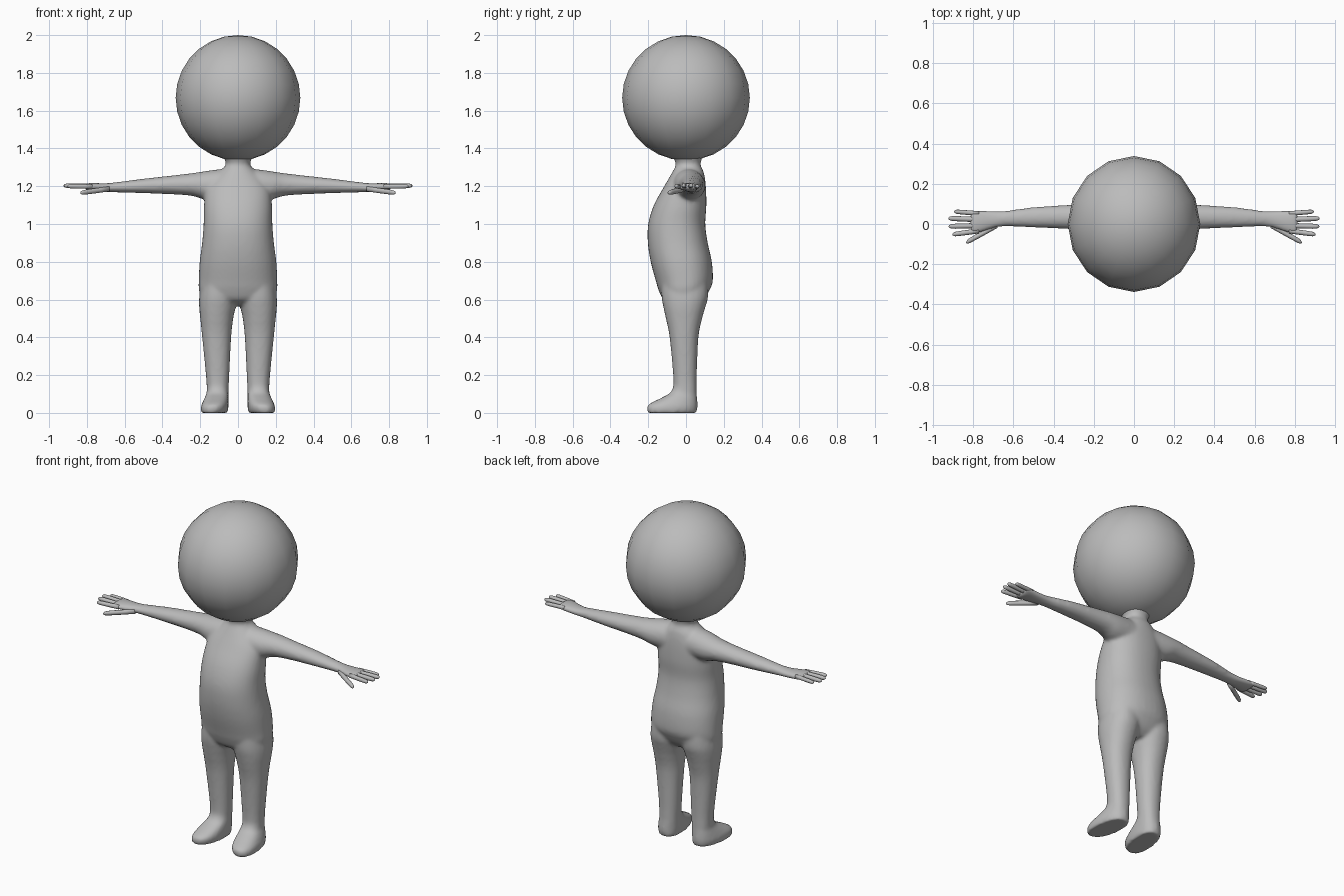
import bpy, bmesh, math
from mathutils import Vector

grey = bpy.data.materials.new("plain_grey")
grey.diffuse_color = (0.5, 0.5, 0.5, 1)


def catmull(a, b, c, d, t):
    return 0.5 * (2 * b + (c - a) * t + (2 * a - 5 * b + 4 * c - d) * t * t
                  + (3 * b - a - 3 * c + d) * t ** 3)


def smooth_rows(rows, steps):
    """Insert curved in-between rows."""
    out, n = [], len(rows)
    for i in range(n - 1):
        quad = [rows[max(0, min(n - 1, i + k))] for k in (-1, 0, 1, 2)]
        for s in range(steps):
            out.append([catmull(*vals, s / steps) for vals in zip(*quad)])
    return out + [rows[-1]]


def loft(bm, rows, axis, side=1, sides=24, power=1.0, steps=4):
    """Rows: position on axis, then min/max on the two other axes."""
    rings = []
    for p, a0, a1, b0, b1 in smooth_rows(rows, steps):
        ring = []
        for k in range(sides):
            t = 2 * math.pi * k / sides
            c, s = math.cos(t), math.sin(t)
            c = math.copysign(abs(c) ** power, c)
            s = math.copysign(abs(s) ** power, s)
            a = (a0 + a1) / 2 + c * (a1 - a0) / 2
            b = (b0 + b1) / 2 + s * (b1 - b0) / 2
            co = (a, b, p) if axis == 'z' else (p, a, b)
            ring.append(bm.verts.new((co[0] * side, co[1], co[2])))
        rings.append(ring)
    for r, q in zip(rings, rings[1:]):
        for k in range(sides):
            j = (k + 1) % sides
            bm.faces.new((r[k], r[j], q[j], q[k]))
    bm.faces.new(rings[0])
    bm.faces.new(rings[-1])
    return [v for r in rings for v in r]


def finish(bm, name):
    bmesh.ops.recalc_face_normals(bm, faces=bm.faces[:])
    for f in bm.faces:
        f.smooth = True
    mesh = bpy.data.meshes.new(name)
    bm.to_mesh(mesh)
    bm.free()
    mesh.materials.append(grey)
    obj = bpy.data.objects.new(name, mesh)
    bpy.context.collection.objects.link(obj)
    return obj


# Head: coarse smooth-shaded ball
bm = bmesh.new()
bmesh.ops.create_uvsphere(bm, u_segments=16, v_segments=14, radius=1)
for v in bm.verts:
    v.co = Vector((v.co.x * 0.33, v.co.y * 0.338, 1.668 + v.co.z * 0.332))
finish(bm, "head")

# Body: torso, limbs and feet blended into one skin
torso = [(0.57, -0.09, 0.09, -0.07, 0.06), (0.60, -0.185, 0.185, -0.12, 0.095),
         (0.65, -0.207, 0.207, -0.145, 0.125), (0.70, -0.208, 0.208, -0.16, 0.142),
         (0.80, -0.203, 0.203, -0.187, 0.137), (0.90, -0.190, 0.190, -0.202, 0.115),
         (1.00, -0.182, 0.182, -0.200, 0.102), (1.10, -0.180, 0.180, -0.170, 0.108),
         (1.20, -0.165, 0.165, -0.115, 0.105), (1.27, -0.105, 0.105, -0.075, 0.095),
         (1.31, -0.066, 0.066, -0.055, 0.078), (1.34, -0.070, 0.070, -0.062, 0.082),
         (1.39, -0.10, 0.10, -0.09, 0.10)]
leg = [(0.04, 0.052, 0.165, -0.07, 0.055), (0.12, 0.050, 0.166, -0.068, 0.057),
       (0.20, 0.046, 0.170, -0.068, 0.057), (0.40, 0.036, 0.190, -0.087, 0.066),
       (0.50, 0.025, 0.200, -0.107, 0.086), (0.56, 0.012, 0.206, -0.120, 0.103),
       (0.62, 0.004, 0.205, -0.130, 0.118), (0.72, 0.020, 0.190, -0.13, 0.115)]
foot = [(0.0, 0.056, 0.192, -0.203, 0.058), (0.03, 0.052, 0.195, -0.208, 0.061),
        (0.05, 0.052, 0.190, -0.190, 0.061), (0.08, 0.052, 0.178, -0.130, 0.059),
        (0.11, 0.052, 0.166, -0.080, 0.056), (0.16, 0.056, 0.162, -0.062, 0.05)]
arm = [(0.0, -0.07, 0.095, 1.11, 1.295), (0.10, -0.07, 0.10, 1.12, 1.290),
       (0.18, -0.055, 0.104, 1.130, 1.279), (0.24, -0.036, 0.102, 1.148, 1.270),
       (0.33, -0.025, 0.095, 1.156, 1.259), (0.50, -0.018, 0.084, 1.163, 1.240),
       (0.64, -0.012, 0.066, 1.167, 1.222), (0.70, -0.022, 0.066, 1.170, 1.216),
       (0.76, -0.042, 0.069, 1.175, 1.217), (0.80, -0.050, 0.070, 1.180, 1.216),
       (0.815, -0.042, 0.062, 1.187, 1.210)]

bm = bmesh.new()
loft(bm, torso, 'z', sides=40, power=0.9)
for side in (-1, 1):
    loft(bm, leg, 'z', side, power=0.92)
    loft(bm, arm, 'x', side)
    # feet turn slightly outwards
    for v in loft(bm, foot, 'z', side, power=0.85):
        v.co.x += side * 0.12 * (-v.co.y - 0.07) * max(0, 1 - v.co.z / 0.12)
body = finish(bm, "body")
skin = body.modifiers.new("skin", 'REMESH')
skin.mode = 'VOXEL'
skin.voxel_size = 0.01
skin.use_smooth_shade = True
blend = body.modifiers.new("blend", 'SMOOTH')
blend.factor = 0.5
blend.iterations = 7

# Fingers and thumbs: root (x, y, z), tip (x, y, z), radius
fingers = [((0.77, 0.052, 1.200), (0.895, 0.062, 1.199), 0.0115),
           ((0.77, 0.022, 1.200), (0.924, 0.028, 1.203), 0.013),
           ((0.77, -0.008, 1.200), (0.922, -0.012, 1.203), 0.013),
           ((0.77, -0.034, 1.198), (0.903, -0.052, 1.200), 0.0125),
           ((0.68, -0.006, 1.186), (0.835, -0.092, 1.165), 0.014)]
for side, label in ((-1, "right"), (1, "left")):
    bm = bmesh.new()
    for root, tip, rad in fingers:
        rows = []
        for t, k in ((0, 1), (0.6, 1), (0.88, 0.9), (0.96, 0.65), (1, 0.2)):
            x, y, z = Vector(root).lerp(Vector(tip), t)
            r = rad * k
            rows.append((x, y - r, y + r, z - r, z + r))
        loft(bm, rows, 'x', side, sides=10, steps=2)
    finish(bm, label + "_fingers")
